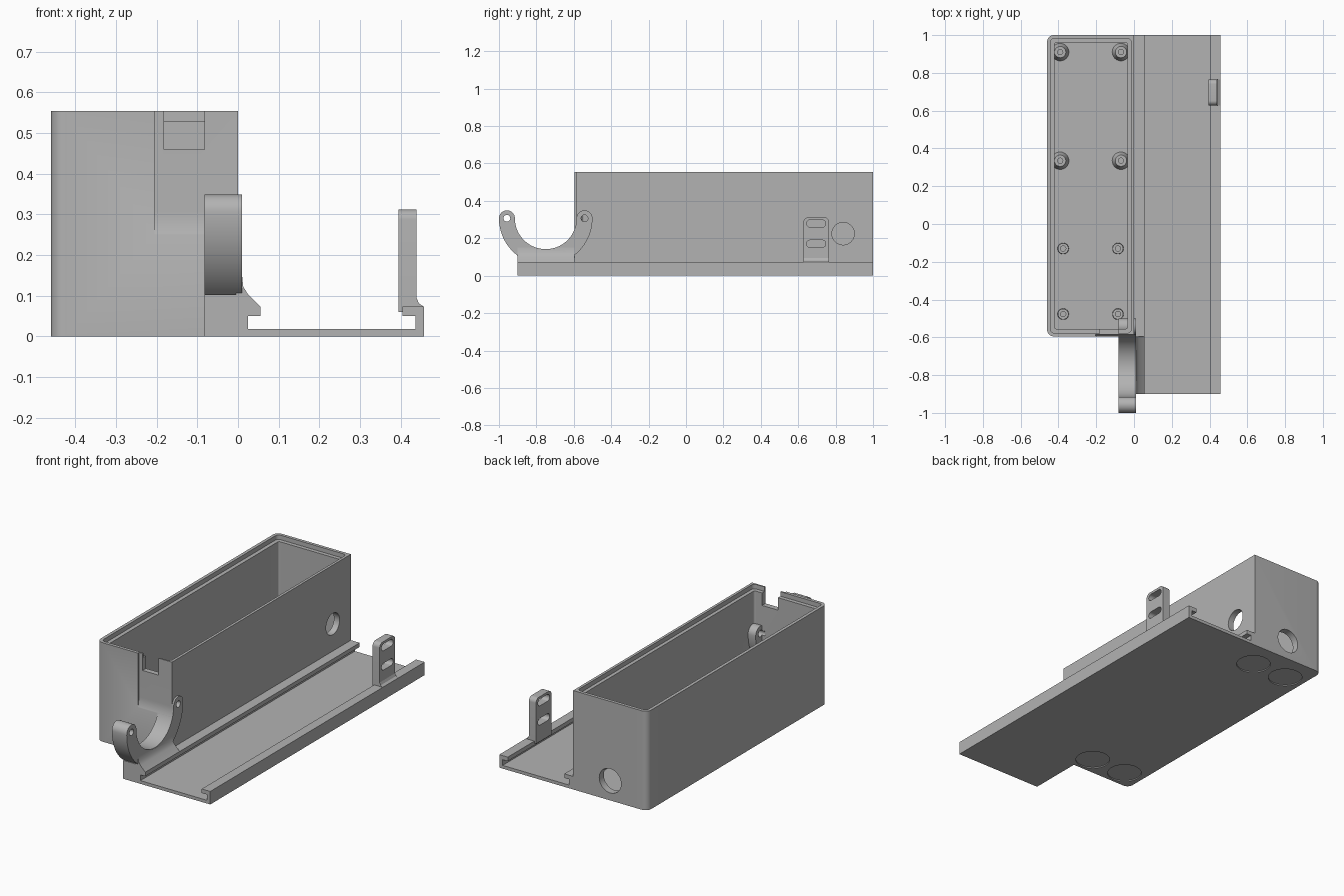
import bpy, bmesh
from math import sin, cos, radians
from mathutils import Vector

cube = bpy.data.objects.get("Cube")
if cube:
    bpy.data.objects.remove(cube, do_unlink=True)

grey = bpy.data.materials.new("plain grey")
grey.use_nodes = True
GREY = (0.45, 0.45, 0.45, 1)
grey.diffuse_color = GREY
grey.node_tree.nodes["Principled BSDF"].inputs["Base Color"].default_value = GREY

# Axis order used to place a 2D profile and its extrusion direction
PLACE = {
    "x": lambda u, v, w: (w, u, v),
    "y": lambda u, v, w: (u, w, v),
    "z": lambda u, v, w: (u, v, w),
}
parts = []


def prism(name, profile, axis, start, end, keep=True):
    """Extrude a closed profile along an axis."""
    bm = bmesh.new()
    place = PLACE[axis]
    face = bm.faces.new([bm.verts.new(place(u, v, start)) for u, v in profile])
    moved = bmesh.ops.extrude_face_region(bm, geom=[face])["geom"]
    verts = [g for g in moved if isinstance(g, bmesh.types.BMVert)]
    bmesh.ops.translate(bm, verts=verts, vec=Vector(place(0, 0, end - start)))
    bmesh.ops.recalc_face_normals(bm, faces=bm.faces)
    mesh = bpy.data.meshes.new(name)
    bm.to_mesh(mesh)
    bm.free()
    mesh.materials.append(grey)
    ob = bpy.data.objects.new(name, mesh)
    bpy.context.collection.objects.link(ob)
    if keep:
        parts.append(ob)
    return ob


def arc(cu, cv, r, a0, a1, n=12):
    return [(cu + r * cos(radians(a0 + (a1 - a0) * i / n)),
             cv + r * sin(radians(a0 + (a1 - a0) * i / n))) for i in range(n + 1)]


def circle(cu, cv, r, n=40):
    return arc(cu, cv, r, 0, 360, n)[:-1]


def rect(u0, v0, u1, v1, radii=(0, 0, 0, 0)):
    """Rectangle with radii for the lower-left, lower-right, upper-right, upper-left corners."""
    pts = []
    corners = [(u0, v0, 1, 1), (u1, v0, -1, 1), (u1, v1, -1, -1), (u0, v1, 1, -1)]
    for i, ((u, v, su, sv), r) in enumerate(zip(corners, radii)):
        if r:
            pts += arc(u + su * r, v + sv * r, r, 180 + 90 * i, 270 + 90 * i, 8)
        else:
            pts.append((u, v))
    return pts


def combine(ob, other, operation="DIFFERENCE"):
    """Boolean with a helper object, which is then removed."""
    other.hide_render = True
    mod = ob.modifiers.new("shape", "BOOLEAN")
    mod.operation, mod.solver, mod.object = operation, "EXACT", other
    bpy.context.view_layer.update()
    deps = bpy.context.evaluated_depsgraph_get()
    mesh = bpy.data.meshes.new_from_object(ob.evaluated_get(deps))
    ob.modifiers.clear()
    ob.data = mesh
    bpy.data.objects.remove(other, do_unlink=True)


def cut(ob, profile, axis, start, end):
    combine(ob, prism("cutter", profile, axis, start, end, keep=False))


FRONT, BACK, LEFT, TOP = -0.595, 1.0, -0.46, 0.555
HUB_Y, HUB_Z, INNER, OUTER = -0.75, 0.307, 0.165, 0.25

# Open case with a stepped rim
case = prism("case", rect(LEFT, FRONT, 0, BACK, (0.035, 0, 0, 0.035)), "z", 0, TOP)
cut(case, rect(-0.42, -0.555, -0.035, 0.96, (0.01,) * 4), "z", 0.03, 0.7)
cut(case, rect(-0.442, -0.577, -0.015, 0.982, (0.02,) * 4), "z", 0.53, 0.7)

# Front notch and the shallow round seat below it
cut(case, rect(-0.182, -0.7, -0.083, -0.5), "z", 0.46, 0.7)
seat = arc(HUB_Y, HUB_Z, INNER, 180, 360, 48) + [(HUB_Y + INNER, 0.7), (HUB_Y - INNER, 0.7)]
cut(case, seat, "x", -0.205, 0.05)

# Cable holes in the side and back walls, pin hole by the cradle
cut(case, circle(0.84, 0.225, 0.06), "x", -0.1, 0.1)
cut(case, circle(-0.23, 0.11, 0.068), "y", 0.9, 1.1)
cut(case, circle(-0.5425, HUB_Z, 0.018), "x", -0.1, 0.1)

# Shallow round pockets under the case
for x in (-0.345, -0.125):
    for y in (-0.49, 0.84):
        cut(case, circle(x, y, 0.09), "z", -0.1, 0.006)

# Slide tray with two overhanging rails
tray_profile = [(0, 0), (0.458, 0), (0.458, 0.073), (0.405, 0.073), (0.405, 0.05),
                (0.437, 0.05), (0.437, 0.018), (0.025, 0.018), (0.025, 0.05),
                (0.055, 0.05), (0.055, 0.073), (0, 0.073)]
tray = prism("slide_tray", tray_profile, "y", -0.9, BACK)

# Foot and sloped web below the cradle
foot_profile = [(-0.082, 0), (0.02, 0), (0.02, 0.06), (0.055, 0.073), (0.025, 0.103),
                (0.013, 0.122), (0.01, 0.15), (0, 0.15), (-0.005, 0.103), (-0.082, 0.103)]
foot = prism("cradle_foot", foot_profile, "y", -0.9, FRONT, keep=False)
# Trim the web to the cradle opening before joining
cut(foot, circle(HUB_Y, HUB_Z, INNER + 0.002, 64), "x", -0.2, 0.2)
combine(tray, foot, "UNION")

# Half-round cradle with rounded ends and pin holes
mid, cap = (INNER + OUTER) / 2, (OUTER - INNER) / 2
cradle_profile = (arc(HUB_Y, HUB_Z, OUTER, 180, 360, 48)
                  + arc(HUB_Y + mid, HUB_Z, cap, 0, 180, 16)[1:]
                  + arc(HUB_Y, HUB_Z, INNER, 360, 180, 48)[1:]
                  + arc(HUB_Y - mid, HUB_Z, cap, 0, 180, 16)[1:-1])
cradle = prism("cradle", cradle_profile, "x", -0.082, 0.01)
for side in (-1, 1):
    cut(cradle, circle(HUB_Y + side * mid, HUB_Z, 0.018), "x", -0.2, 0.2)

# Upright tab on the outer rail with two slots
tab = prism("strap_tab", rect(0.628, 0.06, 0.765, 0.312, (0, 0, 0.025, 0.025)), "x", 0.395, 0.439)
for z in (0.171, 0.279):
    cut(tab, rect(0.645, z - 0.019, 0.747, z + 0.019, (0.018,) * 4), "x", 0.3, 0.5)
prism("tab_fillet", [(0.438, 0.07), (0.457, 0.073), (0.445, 0.081), (0.439, 0.095)],
      "y", 0.628, 0.765)


# Screw posts on the case floor
def post(name, x, y, base, top, height):
    ob = prism(name, circle(x, y, base), "z", 0.025, 0.03 + height)
    for v in ob.data.vertices:
        if v.co.z > 0.03:
            v.co.x = x + (v.co.x - x) * top / base
            v.co.y = y + (v.co.y - y) * top / base
    cut(ob, circle(x, y, 0.014, 24), "z", 0.035, 0.5)


for side, off in (("right", -1), ("left", 1)):
    for place, y in (("back", 0.91), ("middle", 0.335)):
        post(f"large_post_{place}_{side}", -0.23 + off * 0.161, y, 0.048, 0.03, 0.05)
    for place, y in (("middle", -0.13), ("front", -0.477)):
        post(f"small_post_{place}_{side}", -0.23 + off * 0.145, y, 0.03, 0.028, 0.04)

# Smooth the round walls, keep edges sharp
bpy.ops.object.select_all(action="DESELECT")
for ob in parts:
    ob.select_set(True)
bpy.context.view_layer.objects.active = case
bpy.ops.object.shade_smooth_by_angle(angle=radians(30))
